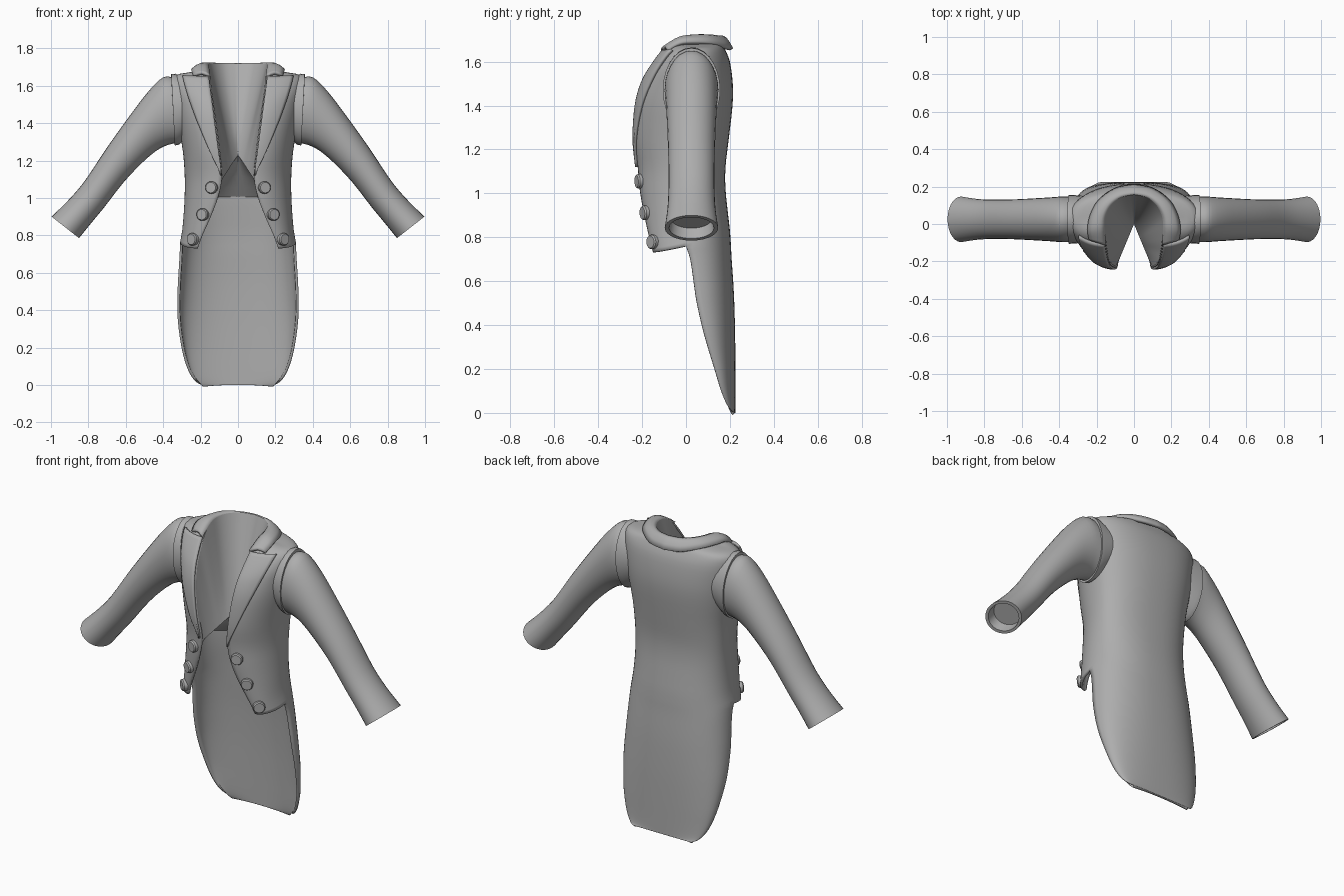
import bpy, bmesh, math
from mathutils import Vector

if "Cube" in bpy.data.objects:
    bpy.data.objects.remove(bpy.data.objects["Cube"])

grey = bpy.data.materials.new("grey_cloth")
grey.diffuse_color = (0.42, 0.42, 0.42, 1)
grey.use_nodes = True
grey.node_tree.nodes["Principled BSDF"].inputs["Base Color"].default_value = grey.diffuse_color


def curve(keys, v):
    """Catmull-Rom through a list of equal-length tuples, v in key units."""
    n = len(keys) - 1
    i = min(int(v), n - 1)
    t = v - i
    p1, p2 = keys[i], keys[i + 1]
    p0, p3 = keys[max(i - 1, 0)], keys[min(i + 2, n)]
    return [b + 0.5 * t * (c - a + t * (2*a - 5*b + 4*c - d + t * (3*(b - c) + d - a)))
            for a, b, c, d in zip(p0, p1, p2, p3)]


def sample(keys, n):
    return [Vector(curve(keys, (len(keys) - 1) * i / n)) for i in range(n + 1)]


def build(name, grids, flip=False, thick=0, closed=False, angle=40):
    """Skin grids of points; closed grids become capped tubes. Mirrored in x."""
    bm = bmesh.new()
    for rows in grids:
        vs = [[bm.verts.new(p) for p in r] for r in rows]
        n = len(rows[0])
        for a, b in zip(vs, vs[1:]):
            for j in range(n if closed else n - 1):
                k = (j + 1) % n
                f = [a[j], a[k], b[k], b[j]]
                bm.faces.new(f[::-1] if flip else f)
        if closed:
            bm.faces.new(vs[0])
            bm.faces.new(vs[-1])
    if closed:
        bmesh.ops.recalc_face_normals(bm, faces=bm.faces)
    else:
        bmesh.ops.remove_doubles(bm, verts=bm.verts, dist=0.0005)
    me = bpy.data.meshes.new(name)
    bm.to_mesh(me)
    bm.free()
    me.materials.append(grey)
    ob = bpy.data.objects.new(name, me)
    bpy.context.collection.objects.link(ob)
    bpy.ops.object.select_all(action='DESELECT')
    ob.select_set(True)
    bpy.context.view_layer.objects.active = ob
    bpy.ops.object.shade_smooth_by_angle(angle=math.radians(angle))
    m = ob.modifiers.new("mirror", 'MIRROR')
    m.merge_threshold = 0.002
    if thick:
        s = ob.modifiers.new("thickness", 'SOLIDIFY')
        s.thickness = thick
        s.offset = -1
    return ob


# Torso sections: z back, z side, z front, half width, y back, y side, y front, x of front edge
TORSO = [(.76, .76, .73, .31, .205, .0, -.15, .215),
         (.83, .83, .80, .298, .20, .0, -.168, .19),
         (.92, .92, .90, .29, .19, .0, -.19, .145),
         (1.02, 1.02, 1.01, .285, .18, .01, -.21, .105),
         (1.12, 1.12, 1.12, .285, .18, .02, -.22, .085),
         (1.25, 1.25, 1.25, .295, .195, .02, -.232, .10),
         (1.4, 1.4, 1.4, .32, .212, .02, -.222, .12),
         (1.5, 1.5, 1.5, .335, .213, .02, -.195, .133),
         (1.6, 1.6, 1.57, .348, .20, .02, -.155, .143),
         (1.655, 1.655, 1.64, .335, .178, .02, -.10, .152),
         (1.68, 1.672, 1.68, .25, .165, .02, -.06, .155),
         (1.69, 1.69, 1.70, .165, .155, .02, -.02, .155)]
# Tail sections: z, half width, y back, y of side edge
TAIL = [(.76, .31, .205, .0), (.70, .312, .208, .02), (.6, .318, .215, .035),
        (.5, .323, .22, .05), (.35, .322, .224, .085), (.2, .302, .225, .13),
        (.1, .275, .225, .16), (.04, .245, .225, .185), (.01, .215, .225, .207),
        (0, .19, .225, .222)]
N = 14


def back_row(zb, zs, w, yb, ys):
    out = []
    for j in range(N + 1):
        a = math.pi / 2 * j / N
        s, c = math.sin(a) ** .85, max(math.cos(a), 0) ** .85
        out.append(Vector((w * s, ys + (yb - ys) * c, zs + (zb - zs) * c)))
    return out


def front_point(v, x):
    """Point on the front panel at section v and width x."""
    zb, zs, zf, w, yb, ys, yf, xe = curve(TORSO, v)
    c = min(max((x - xe) / (w - xe), 0), 1)
    s = math.sqrt(1 - c * c)
    return Vector((xe + (w - xe) * c, ys + (yf - ys) * s, zs + (zf - zs) * s))


def torso_row(v):
    zb, zs, zf, w, yb, ys, yf, xe = curve(TORSO, v)
    return back_row(zb, zs, w, yb, ys) + [
        front_point(v, xe + (w - xe) * math.cos(math.pi / 2 * j / N)) for j in range(1, N + 1)]


# Coat body with tail
torso = [torso_row(i / 3) for i in range(3 * (len(TORSO) - 1) + 1)]
tail = []
for i in range(27, -1, -1):
    z, w, yb, ye = curve(TAIL, i / 3)
    tail.append(back_row(max(z, 0), max(z, 0), w, yb, ye))
build("coat_body", [tail, torso], flip=True, thick=.014, angle=50)

# Lapel: raised strip following the front panel
LAPEL = [(.09,), (.148,), (.212,), (.25,), (.276,), (.294,)]
lapel = []
for i in range(21):
    v = i / 4
    x0, x1 = curve(TORSO, 4 + v)[7], curve(LAPEL, v)[0]
    lapel.append([front_point(4 + v, x0 + (x1 - x0) * j / 8)
                  + Vector((.004, -.012, .012 * (v / 5) ** 3)) for j in range(9)])
build("lapel", [lapel], thick=.014)

# Collar wrapping round the neck
inner = [(.15, -.115, 1.655), (.155, -.03, 1.705), (.15, .04, 1.718),
         (.12, .10, 1.72), (.07, .142, 1.72), (0, .157, 1.72)]
outer = [(.24, -.088, 1.655), (.25, -.03, 1.688), (.235, .05, 1.692),
         (.19, .13, 1.685), (.10, .195, 1.665), (0, .215, 1.66)]
collar = []
for k in range(5):
    t = k / 4
    lift = Vector((0, 0, .018 * math.sin(math.pi * t)))
    collar.append([a.lerp(b, t) + lift for a, b in zip(sample(inner, 20), sample(outer, 20))])
build("collar", [collar], flip=True, thick=.018)

# Lining: funnel from the neck edge to a V, then a lower sheet back to the waist
edge = [(.085, -.212, 1.1), (.098, -.224, 1.25), (.118, -.214, 1.4), (.132, -.188, 1.5),
        (.142, -.148, 1.57), (.15, -.10, 1.65)] + inner[1:]
n = 30
E = sample(edge, n)
V = [Vector((.085, -.205, 1.1)).lerp(Vector((0, 0, 1.23)), i / n) for i in range(n + 1)]
W = [p * 1 for p in reversed(torso_row(2.85))]
W = [Vector((p.x * .95, p.y * .95, 1.0)) for p in sample([tuple(p) for p in W], n)]
funnel = [[a.lerp(b, k / 8) for a, b in zip(E, V)] for k in range(9)]
under = [[a.lerp(b, k / 4) for a, b in zip(V, W)] for k in range(5)]
build("lining", [funnel, under], angle=30)


def ring(tx, tz, bx, bz, hy, yc=.025, k=1.0, sides=28):
    """Oval ring from its top and bottom points and half depth."""
    top, bot = Vector((tx, yc, tz)), Vector((bx, yc, bz))
    mid, up = (top + bot) / 2, (top - bot) / 2
    return [mid + up * k * math.cos(a) + Vector((0, hy * k * math.sin(a), 0))
            for a in (2 * math.pi * i / sides for i in range(sides))]


# Sleeve with a hollow cuff
SLEEVE = [(.352, 1.645, .335, 1.292, .122), (.40, 1.645, .375, 1.283, .122),
          (.47, 1.58, .435, 1.253, .117), (.56, 1.465, .51, 1.19, .112),
          (.70, 1.27, .61, 1.085, .106), (.82, 1.09, .715, .95, .105),
          (.91, .985, .785, .865, .11), (.997, .90, .85, .785, .122)]
sleeve = [ring(*curve(SLEEVE, i / 3)) for i in range(22)]
sleeve.append(ring(*SLEEVE[-1], k=.84))
sleeve.append(ring(.965, .945, .818, .83, .118, k=.8))
build("sleeve", [sleeve], closed=True)

# Armhole edge on the torso
build("armhole_edge", [[ring(.28, 1.64, .26, 1.34, .125), ring(.335, 1.664, .315, 1.285, .13),
                        ring(.357, 1.662, .338, 1.28, .131), ring(.357, 1.645, .338, 1.295, .12)]],
      closed=True)

# Three buttons on each front panel
for i, (v, x) in enumerate([(3.42, .14), (2.1, .187), (.72, .24)]):
    p = front_point(v, x)
    nrm = (front_point(v, x + .01) - p).cross(front_point(v + .1, x) - p).normalized()
    side = nrm.cross(Vector((0, 0, 1))).normalized()
    up = side.cross(nrm)
    disc = [[p + nrm * h + (side * math.cos(a) + up * math.sin(a)) * r
             for a in (2 * math.pi * k / 20 for k in range(20))]
            for h, r in ((-.008, .033), (.012, .033), (.019, .028))]
    build(f"button_{i + 1}", [disc], closed=True, angle=30)
